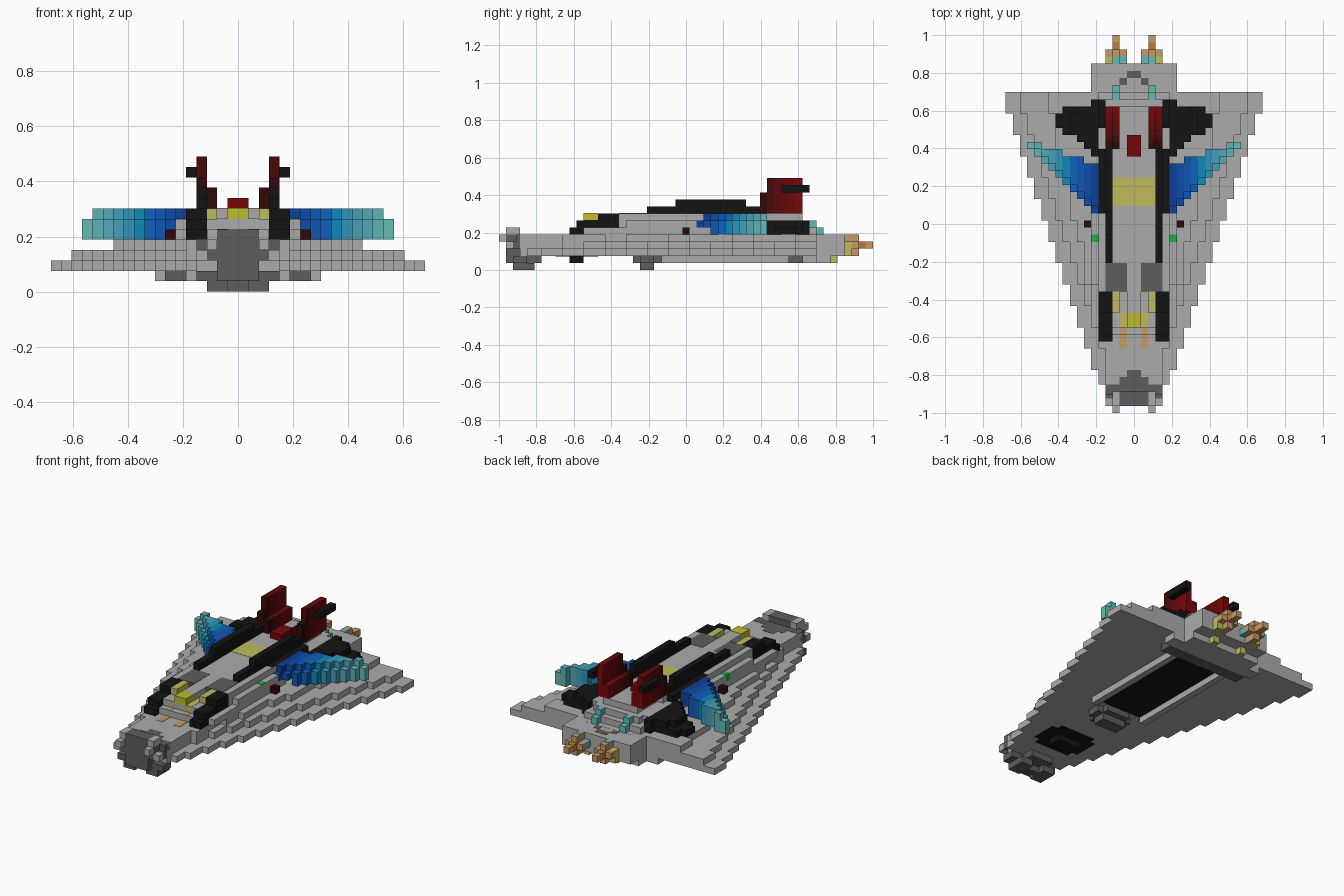
import bpy, bmesh

if "Cube" in bpy.data.objects:
    bpy.data.objects.remove(bpy.data.objects["Cube"])

V = 2 / 53          # edge of one voxel; y index 0 is the nose, 53 the tail
E = 0.04            # small lift for flush coloured panels
MATS = {}
GREY = (.41, .41, .41)
BLACK = (.007, .007, .007)
DARK = (.11, .11, .11)
YELLOW = (.52, .5, .025)
PALE = (.52, .5, .11)
TAN = (.55, .32, .14)
ORANGE = (.5, .2, .04)
CYAN = (.12, .48, .48)
MAROON = (.03, .003, .003)
RED = (.19, .002, .003)


def material(rgb):
    key = tuple(round(c, 3) for c in rgb)
    if key not in MATS:
        m = bpy.data.materials.new("colour_%d" % len(MATS))
        m.diffuse_color = (*key, 1)
        m.use_nodes = True
        m.node_tree.nodes["Principled BSDF"].inputs["Base Color"].default_value = m.diffuse_color
        MATS[key] = m
    return MATS[key]


def part(name, boxes, rgb=GREY):
    """Boxes (x0, x1, y0, y1, z0, z1) in voxels; x0 = 0 spans the centre, others are mirrored."""
    bm = bmesh.new()
    for x0, x1, y0, y1, z0, z1 in boxes:
        spans = [(-x1, x1)] if x0 == 0 else [(x0, x1), (-x1, -x0)]
        for a, b in spans:
            vs = bmesh.ops.create_cube(bm, size=1)["verts"]
            for v in vs:
                v.co = (V * (a + (b - a) * (v.co.x + .5)),
                        V * (y0 + (y1 - y0) * (v.co.y + .5)) - 1,
                        V * (z0 + (z1 - z0) * (v.co.z + .5)))
    me = bpy.data.meshes.new(name)
    bm.to_mesh(me)
    bm.free()
    ob = bpy.data.objects.new(name, me)
    bpy.context.collection.objects.link(ob)
    me.materials.append(material(rgb))
    return ob


def mix(a, b, t):
    return tuple(p + (q - p) * t for p, q in zip(a, b))


# Stepped delta hull in three terraces
for name, z, width in (("hull_lower", 2, lambda k: 6 + k),
                       ("hull_middle", 3, lambda k: 4 + k),
                       ("hull_upper", 4, lambda k: 4 + round(k * 2 / 3))):
    boxes = [(0, width(k), 6 + 3 * k, 9 + 3 * k, z, z + 1) for k in range(13)]
    boxes += [(0, 5 if z == 2 else 4, 4, 6, z, z + 1), (0, 4, 3, 4, z, z + 1)]
    part(name, boxes)

# Rear engine block
part("engine_block", [(0, 6, 45, 49, 2, 5), (0, 6, 43, 47, 1, 2), (6, 8, 43, 45, 1, 2)])
part("engine_block_panel", [(0, 7, 41, 43, 1, 2), (0, 1, 47, 48, 4, 5 + E),
                            (1, 2, 46, 47, 4, 5 + E)], DARK)

# Nose cap, prongs and front foot
part("nose_cap", [(0, 3, 1, 3, 3, 5), (0, 4, 2, 4, 3, 4), (0, 2, 1, 3, 2, 6),
                  (0, 4, 2.5, 4, 4, 5 + E),
                  (0, 2, 4, 5, 4, 5 + E), (0, 1, 5, 6, 4, 5 + E)], DARK)
part("nose_prongs", [(2, 3, 0, 2, 4, 5), (2, 3, 1, 3, 5, 6), (3, 4, 1, 2, 3, 4)])
part("front_foot", [(0, 4, 2, 4, 1, 2), (0, 2, 1, 6, 1, 2), (0, 3, 3, 4, 0, 1),
                    (1, 3, 2, 5, 0, 1)], DARK)

# Underside: black pad, middle foot and framed bay
part("belly_pad", [(0, 3, 8, 14, 2 - 2 * E, 2.5), (0, 4, 9, 13, 2 - E, 2.5),
                   (0, 2, 10, 12, 1, 2)], BLACK)
part("middle_foot", [(0, 3, 20, 22, 1, 2), (0, 2, 19, 23, 1, 2), (0, 2, 20, 22, 0, 1)], DARK)
part("bay_rails", [(4, 5, 23, 41, 1, 2)])
part("bay_floor", [(0, 4, 23, 41, 2 - E, 2.5)], BLACK)

# Superstructure
part("deck", [(0, 3, 17, 43, 5, 8), (0, 3, 11, 17, 5, 6), (0, 3, 12, 17, 6, 7),
              (3, 5, 17, 43, 5, 7), (0, 5, 43, 45, 5, 6), (0, 4, 43, 44, 6, 7),
              (0, 4, 45, 46, 5, 5.02), (0, 1, 14, 17, 7, 8), (3, 4, 17, 38, 7, 8)])
part("deck_shoulders", [(5, 6, 12, 30, 5, 6), (5, 6, 18, 28, 6, 7),
                        (4, 5, 17, 30, 7, 7.98)])
part("deck_stripe", [(0, 3, 29, 33, 7, 8 + E)], PALE)
part("deck_vents", [(1, 4, 17, 21, 7, 8 + E)], DARK)
part("spine_rails", [(3, 4, 21, 37, 8, 9), (3, 4, 25, 35, 9, 10),
                     (3.9, 5, 28, 37, 6, 8)], BLACK)

# Cockpit
part("cockpit_sides", [(3, 5, 10, 16, 5, 6), (3, 5, 11, 17, 6, 7), (3, 5, 14, 17, 7, 8)], BLACK)
part("canopy", [(0, 1, 12, 14, 7, 8 + E)], YELLOW)
part("canopy_sides", [(2, 3, 14, 17, 7, 8), (1, 2, 12, 14, 6, 7 + E)], PALE)
part("cockpit_lights", [(1, 2, 11, 12, 5, 6 + E), (1, 2, 9, 11, 4, 5 + E)], TAN)

# Side engine pods, stepping outwards
part("engine_pods", [(4.9, 6, 36, 44, 5, 7), (6, 7, 37, 43, 5, 7), (7, 8, 38, 43, 5, 7),
                     (8, 10, 39, 43, 5, 6), (8, 9, 39, 42, 6, 7), (10, 11, 40, 42, 5, 6)], BLACK)

# Swept blue wings shading to teal at the tips, upper layer set back
for x in range(5, 15):
    t = (x - 5) / 9
    y0, y1 = round(28 + 8.6 * t), round(35 + 3 * t)
    boxes = [(x, x + 1, y0, y1, 6 if x < 7 else 5, 7)]
    if x < 14:
        boxes.append((x, x + 1, y0 + 1, y1, 7, 8))
    if x < 9:
        colour = mix((.004, .05, .34), (.005, .12, .5), (x - 5) / 3)
    else:
        colour = mix((.004, .25, .48), (.14, .5, .46), (x - 9) / 5)
    part("wing_column_%d" % x, boxes, colour)

# Twin tail fins, red deepening towards the front
for y in range(37, 43):
    boxes = [(2, 3, y, y + 1, 8, 10), (3, 4, y, y + 1, 8, 13 if y > 37 else 11)]
    part("tail_fin_%d" % y, boxes, mix(MAROON, RED, (y - 37) / 5))
part("fin_pods", [(4, 5, 40, 44, 11, 12)], BLACK)
part("centre_fin", [(0, 1, 36, 39, 8, 9)], RED)

# Small lamps and rear thrusters
part("green_lamps", [(5, 6, 24, 25, 6, 7 + E)], (.01, .45, .06))
part("red_lamps", [(6, 7, 26, 27, 5, 6)], MAROON)
part("rear_vents", [(2, 3, 44, 45, 6, 7), (2, 3, 44, 46, 5, 6 + E)], CYAN)
part("thruster_cores", [(2, 3, 51, 52, 3, 4 + E)], ORANGE)
part("thruster_rings", [(1, 2, 50, 51, 3, 4), (3, 4, 50, 51, 3, 4), (2, 3, 49, 51, 4, 5),
                        (2, 3, 49, 51, 2, 3), (2, 3, 49, 53, 3, 4)], TAN)
part("thruster_glow", [(2, 3, 49, 50, 4, 5 + E), (1, 2, 49, 50, 3, 4)], CYAN)
part("thruster_base", [(3, 4, 49, 50, 2, 4), (2, 3, 47, 48, 1, 2)], PALE)
